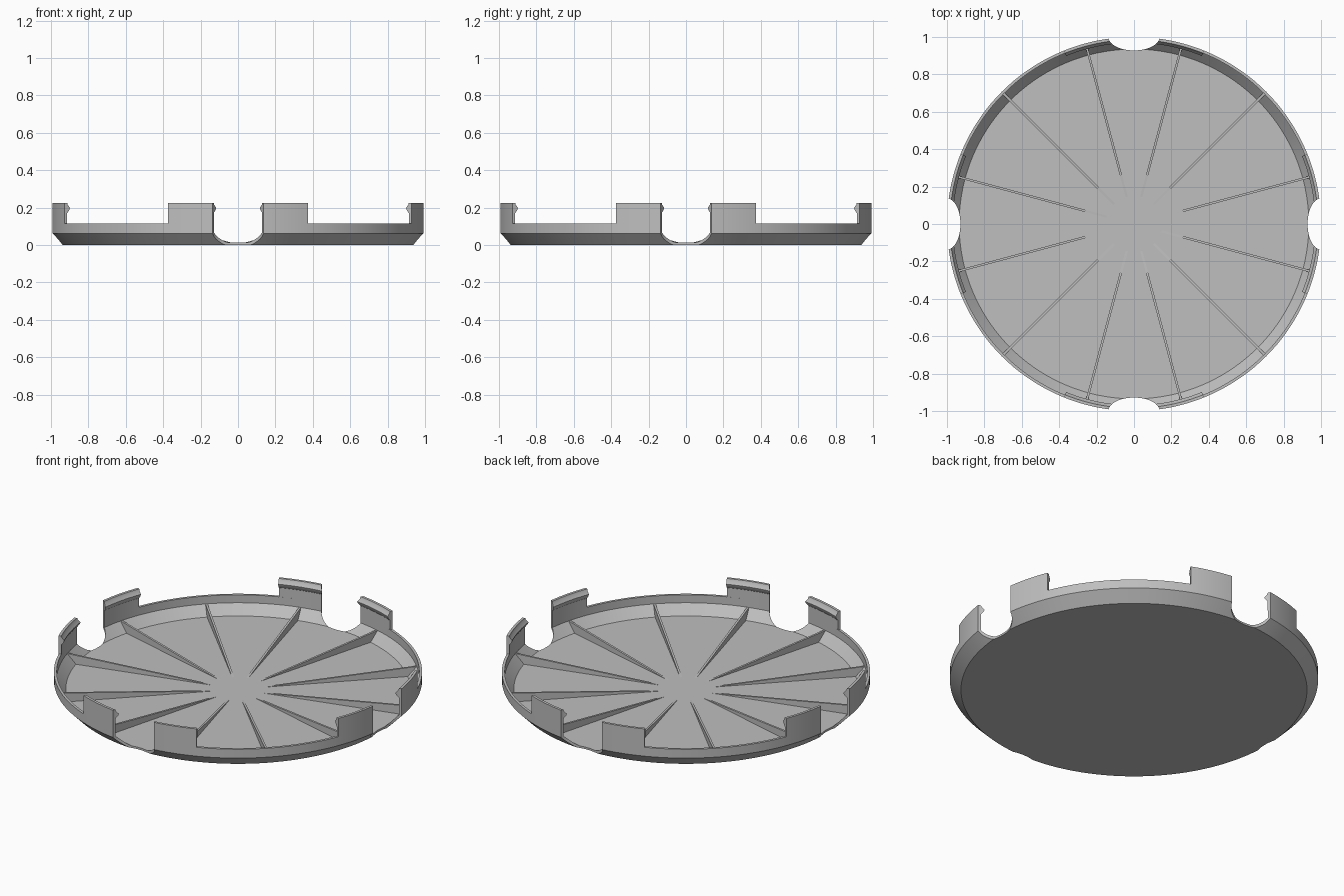
import bpy
import bmesh
from math import sin, cos, radians, tau
from mathutils import Matrix

cube = bpy.data.objects.get("Cube")
if cube:
    bpy.data.objects.remove(cube, do_unlink=True)

grey = bpy.data.materials.new("light_grey")
grey.use_nodes = True
colour = (0.52, 0.52, 0.52, 1)
grey.diffuse_color = colour
grey.node_tree.nodes["Principled BSDF"].inputs["Base Color"].default_value = colour

FLOOR = 0.012   # top of the thin floor
BEND = 0.062    # height where the slope meets the upright rim
RIM = 0.115     # top of the rim
INNER = 0.985   # inside radius of the rim


def finish(name, bm):
    bmesh.ops.remove_doubles(bm, verts=bm.verts, dist=1e-5)
    bmesh.ops.recalc_face_normals(bm, faces=bm.faces)
    mesh = bpy.data.meshes.new(name)
    bm.to_mesh(mesh)
    bm.free()
    mesh.materials.append(grey)
    obj = bpy.data.objects.new(name, mesh)
    bpy.context.collection.objects.link(obj)
    return obj


def sweep(bm, profile, start, end, steps):
    """Turn a closed (radius, height) profile about z, capping partial turns."""
    full = end - start >= tau - 1e-6
    rings = []
    for i in range(steps if full else steps + 1):
        a = start + (end - start) * i / steps
        rings.append([bm.verts.new((r * cos(a), r * sin(a), z)) for r, z in profile])
    n = len(profile)
    for i in range(steps):
        a, b = rings[i], rings[(i + 1) % len(rings)]
        for j in range(n):
            k = (j + 1) % n
            if full and profile[j][0] == profile[k][0] == 0:
                continue
            corners = [a[j], a[k], b[k], b[j]]
            if profile[j][0] == 0:
                corners.remove(b[j])
            elif profile[k][0] == 0:
                corners.remove(b[k])
            bm.faces.new(corners)
    if not full:
        bm.faces.new(rings[0])
        bm.faces.new(rings[-1])


# Shallow dish with sloped edge and upright rim
bm = bmesh.new()
sweep(bm, [(0, 0), (0.94, 0), (1, BEND), (1, RIM), (INNER, RIM),
           (INNER, BEND + 0.006), (0.935, FLOOR), (0, FLOOR)], 0, tau, 144)
dish = finish("dish", bm)

# Eight clip tabs with an inward snap ridge, in pairs beside each notch
tab_profile = [(1, RIM), (1, 0.225), (INNER, 0.225), (INNER - 0.003, 0.215),
               (INNER - 0.016, 0.198), (INNER - 0.013, 0.188),
               (INNER, 0.17), (INNER, RIM)]
bm = bmesh.new()
for quarter in range(4):
    for low, high in ((6, 22), (-22, -6)):
        sweep(bm, tab_profile, radians(90 * quarter + low),
              radians(90 * quarter + high), 8)
tabs = finish("clip_tabs", bm)

# Oval cutters for the four edge notches
bm = bmesh.new()
for quarter in range(4):
    place = (Matrix.Rotation(tau * quarter / 4, 4, 'Z')
             @ Matrix.Translation((1, 0, 0.1)) @ Matrix.Diagonal((0.072, 0.137, 1, 1)))
    bmesh.ops.create_cone(bm, cap_ends=True, segments=48, radius1=1, radius2=1,
                          depth=0.6, matrix=place)
cutter = finish("notch_cutter", bm)
cutter.hide_render = True

for obj in (dish, tabs):
    cut = obj.modifiers.new("notches", 'BOOLEAN')
    cut.operation = 'DIFFERENCE'
    cut.solver = 'EXACT'
    cut.object = cutter
    bpy.ops.object.select_all(action='DESELECT')
    bpy.context.view_layer.objects.active = obj
    obj.select_set(True)
    bpy.ops.object.modifier_apply(modifier=cut.name)
    bpy.ops.object.shade_smooth_by_angle(angle=radians(25))
bpy.data.objects.remove(cutter, do_unlink=True)

# Twelve wedge ribs rising from the centre to the rim
bm = bmesh.new()
rib_profile = [(0.15, FLOOR), (0.935, FLOOR), (INNER, BEND + 0.006)]
for i in range(12):
    turn = Matrix.Rotation(radians(15 + 30 * i), 4, 'Z')
    sides = [[bm.verts.new(turn @ Matrix.Translation((r, y, z)).translation)
              for r, z in rib_profile] for y in (-0.006, 0.006)]
    bm.faces.new(sides[0])
    bm.faces.new(sides[1])
    for j in range(3):
        k = (j + 1) % 3
        bm.faces.new((sides[0][j], sides[0][k], sides[1][k], sides[1][j]))
finish("ribs", bm)
